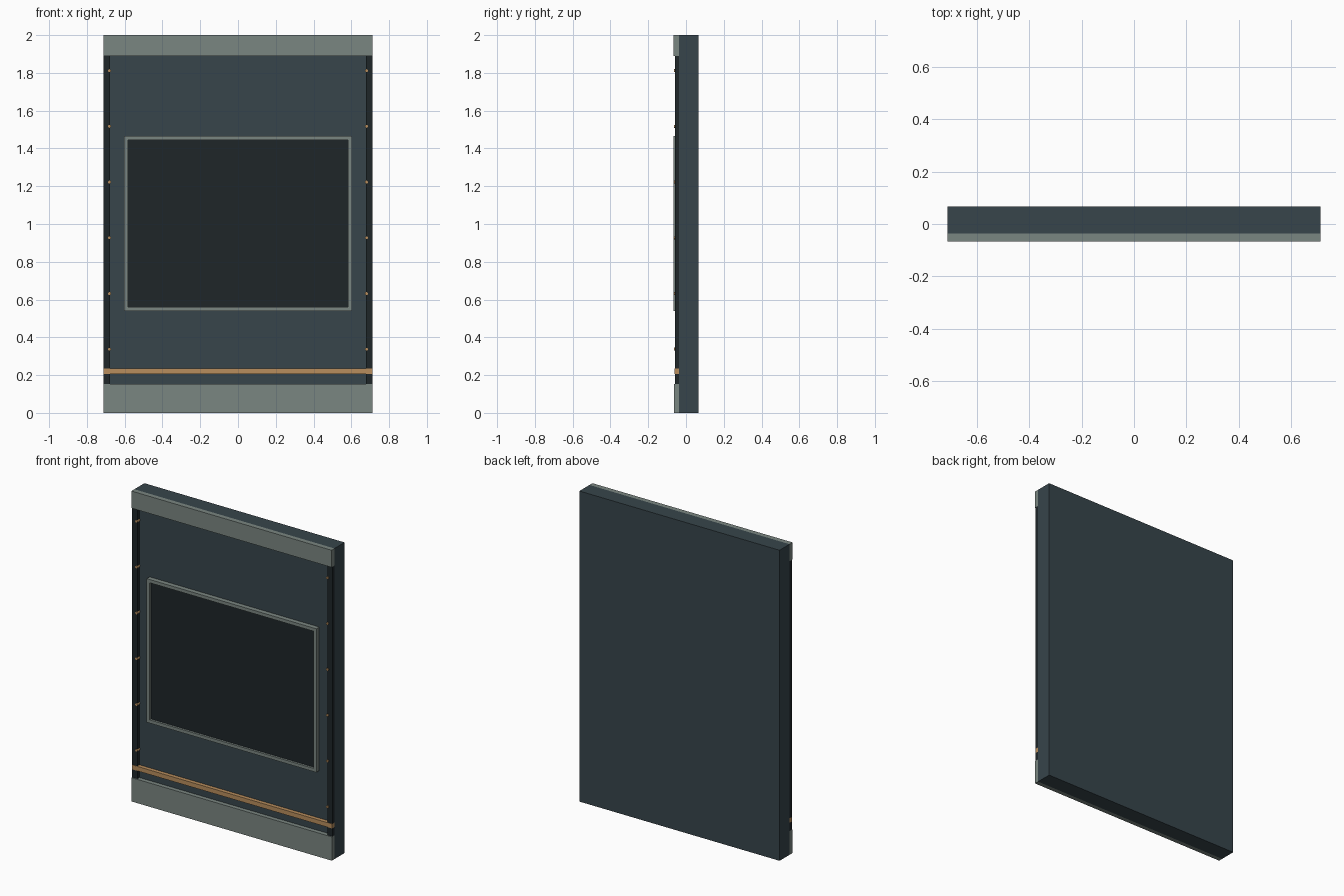
import bpy, math

if "Cube" in bpy.data.objects:
    bpy.data.objects.remove(bpy.data.objects["Cube"])


def material(name, rgb):
    m = bpy.data.materials.new(name)
    m.diffuse_color = (*rgb, 1)
    m.use_nodes = True
    m.node_tree.nodes["Principled BSDF"].inputs["Base Color"].default_value = m.diffuse_color
    return m


SLATE = material("slate", (0.038, 0.059, 0.070))
DARK = material("dark", (0.013, 0.019, 0.022))
GREY = material("grey_green", (0.195, 0.238, 0.220))
COPPER = material("copper", (0.48, 0.27, 0.11))

W = 0.713        # half width
BACK = 0.066
FACE = -0.036    # front face of the slab


def box(name, x, y, z, mat):
    bpy.ops.mesh.primitive_cube_add(size=1, location=[(a + b) / 2 for a, b in (x, y, z)])
    o = bpy.context.object
    o.name = name
    o.scale = [b - a for a, b in (x, y, z)]
    bpy.ops.object.transform_apply(location=False, rotation=False, scale=True)
    o.data.materials.append(mat)
    return o


# Main slab with top and bottom rails
box("panel_slab", (-W, W), (FACE, BACK), (0, 2), SLATE)
box("top_rail", (-W, W), (-0.066, FACE), (1.89, 2), GREY)
box("bottom_rail", (-W, W), (-0.064, FACE), (0, 0.153), GREY)

# Copper accent stripe
box("accent_stripe", (-W, W), (-0.061, FACE), (0.206, 0.235), COPPER)

# Screen and its raised frame
FX, FZ0, FZ1, T = 0.604, 0.54, 1.465, 0.021
box("screen", (-FX + T, FX - T), (-0.052, FACE), (FZ0 + T, FZ1 - T), DARK)
box("frame_top", (-FX, FX), (-0.066, FACE), (FZ1 - T, FZ1), GREY)
box("frame_bottom", (-FX, FX), (-0.066, FACE), (FZ0, FZ0 + T), GREY)

for side, s in (("left", -1), ("right", 1)):
    # Frame uprights
    box(f"frame_{side}", sorted((s * FX, s * (FX - T))), (-0.066, FACE),
        (FZ0 + T, FZ1 - T), GREY)
    # Dark edge strips, split around the stripe
    for part, z in (("lower", (0.153, 0.206)), ("upper", (0.235, 1.89))):
        box(f"edge_strip_{side}_{part}", sorted((s * 0.677, s * W)), (-0.058, FACE), z, DARK)
    # Rivets along the inner edge of each strip
    for i in range(6):
        bpy.ops.mesh.primitive_cylinder_add(
            vertices=12, radius=0.008, depth=0.028,
            location=(s * 0.68, -0.05, 0.337 + i * 0.295),
            rotation=(math.pi / 2, 0, 0))
        o = bpy.context.object
        o.name = f"rivet_{side}_{i + 1}"
        o.data.materials.append(COPPER)
